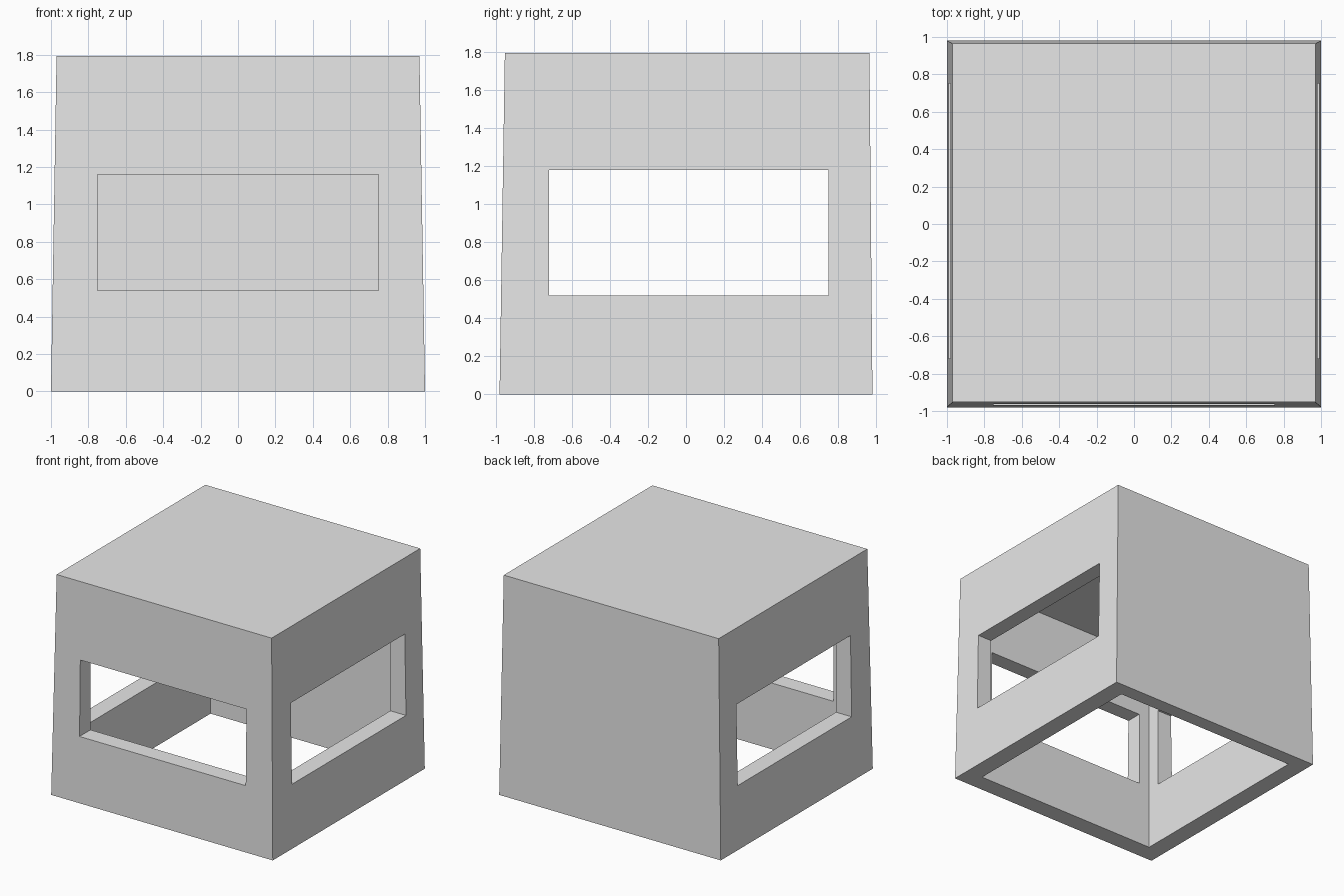
import bpy
import bmesh

cube = bpy.data.objects.get("Cube")
if cube:
    bpy.data.objects.remove(cube, do_unlink=True)

grey = bpy.data.materials.new("plain_grey")
grey.use_nodes = True
colour = (0.8, 0.8, 0.8, 1)
grey.diffuse_color = colour
grey.node_tree.nodes["Principled BSDF"].inputs["Base Color"].default_value = colour


def block(name, x, y, z, top_x=None, top_y=None):
    """Box between the given ranges, with an optional different top outline."""
    bm = bmesh.new()
    bmesh.ops.create_cube(bm, size=2)
    for v in bm.verts:
        high = v.co.z > 0
        xs = top_x if high and top_x else x
        ys = top_y if high and top_y else y
        v.co = (xs[v.co.x > 0], ys[v.co.y > 0], z[high])
    mesh = bpy.data.meshes.new(name)
    bm.to_mesh(mesh)
    bm.free()
    mesh.materials.append(grey)
    obj = bpy.data.objects.new(name, mesh)
    bpy.context.collection.objects.link(obj)
    return obj


# Tapered outer shell
shell = block("box_shell", (-1, 1), (-0.98, 0.98), (0, 1.795),
              (-0.97, 0.97), (-0.952, 0.964))

# Hollow inside open at the bottom, front window, and one opening through both sides
cutters = [
    block("cavity_cutter", (-0.85, 0.85), (-0.83, 0.86), (-0.5, 1.7)),
    block("front_window_cutter", (-0.75, 0.75), (-1.5, -0.4), (0.54, 1.16)),
    block("side_window_cutter", (-1.5, 1.5), (-0.72, 0.75), (0.52, 1.18)),
]
for cutter in cutters:
    cutter.hide_render = True
    mod = shell.modifiers.new(cutter.name, 'BOOLEAN')
    mod.operation = 'DIFFERENCE'
    mod.solver = 'EXACT'
    mod.object = cutter

# Bake the cuts and remove the cutters
bpy.context.view_layer.update()
graph = bpy.context.evaluated_depsgraph_get()
cut_mesh = bpy.data.meshes.new_from_object(shell.evaluated_get(graph))
shell.modifiers.clear()
shell.data = cut_mesh
for cutter in cutters:
    bpy.data.objects.remove(cutter, do_unlink=True)
